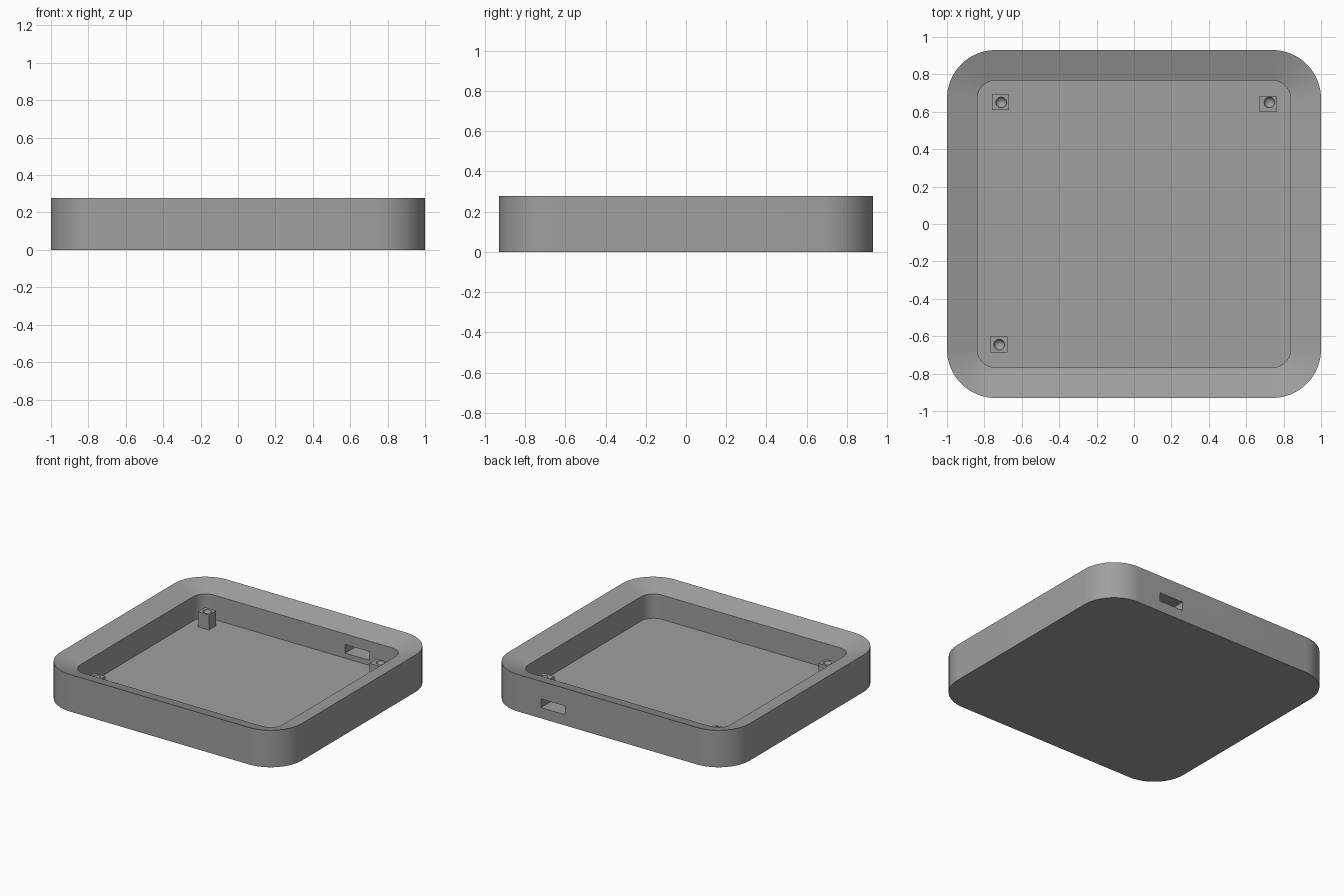
import bpy, bmesh, math
from mathutils import Matrix

if "Cube" in bpy.data.objects:
    bpy.data.objects.remove(bpy.data.objects["Cube"])

grey = bpy.data.materials.new("mid grey")
grey.diffuse_color = (0.35, 0.35, 0.35, 1)
grey.use_nodes = True
grey.node_tree.nodes["Principled BSDF"].inputs["Base Color"].default_value = grey.diffuse_color


def ring(bm, hx, hy, r, z, seg=16):
    """Rounded rectangle of vertices at height z."""
    vs = []
    for q, (sx, sy) in enumerate([(1, 1), (-1, 1), (-1, -1), (1, -1)]):
        for i in range(seg + 1):
            a = math.radians(90 * (q + i / seg))
            vs.append(bm.verts.new((sx * (hx - r) + r * math.cos(a),
                                    sy * (hy - r) + r * math.sin(a), z)))
    return vs


def finish(name, bm):
    bmesh.ops.recalc_face_normals(bm, faces=bm.faces)
    me = bpy.data.meshes.new(name)
    bm.to_mesh(me)
    bm.free()
    ob = bpy.data.objects.new(name, me)
    bpy.context.collection.objects.link(ob)
    me.materials.append(grey)
    return ob


def box(name, x0, x1, y0, y1, z0, z1):
    bm = bmesh.new()
    mid = Matrix.Translation(((x0 + x1) / 2, (y0 + y1) / 2, (z0 + z1) / 2))
    bmesh.ops.create_cube(bm, size=1, matrix=mid @ Matrix.Diagonal((x1 - x0, y1 - y0, z1 - z0, 1)))
    return finish(name, bm)


def smooth(ob):
    bpy.ops.object.select_all(action='DESELECT')
    ob.select_set(True)
    bpy.context.view_layer.objects.active = ob
    bpy.ops.object.shade_smooth_by_angle(angle=math.radians(30))


def cut(ob, cutter):
    mod = ob.modifiers.new("cut", 'BOOLEAN')
    mod.operation, mod.solver, mod.object = 'DIFFERENCE', 'EXACT', cutter
    bpy.context.view_layer.objects.active = ob
    bpy.ops.object.modifier_apply(modifier=mod.name)
    cutter.hide_render = True
    cutter.hide_set(True)


# Tray: outer wall, rim sloping inward, pocket wall, floor
bm = bmesh.new()
rings = [ring(bm, 1.0, 0.93, 0.26, 0.0), ring(bm, 1.0, 0.93, 0.26, 0.277),
         ring(bm, 0.838, 0.768, 0.1, 0.224), ring(bm, 0.838, 0.768, 0.1, 0.042)]
for a, b in zip(rings, rings[1:]):
    for i in range(len(a)):
        j = (i + 1) % len(a)
        bm.faces.new((a[i], a[j], b[j], b[i]))
bm.faces.new(rings[0])
bm.faces.new(rings[-1])
tray = finish("tray", bm)

# Cable slot through the back wall
cut(tray, box("slot_cutter", 0.35, 0.55, 0.7, 1.0, 0.08, 0.145))
smooth(tray)

# Three mounting posts with a round recess in the top
TOP = 0.155
for i, (x, y, hx, hy) in enumerate([(-0.713, 0.652, -0.71, 0.65),
                                    (0.716, 0.642, 0.724, 0.65),
                                    (-0.722, -0.644, -0.721, -0.645)]):
    post = box(f"mounting_post_{i + 1}", x - 0.046, x + 0.046, y - 0.043, y + 0.043, 0.04, TOP)
    bm = bmesh.new()
    bmesh.ops.create_uvsphere(bm, u_segments=20, v_segments=11, radius=0.029,
                              matrix=Matrix.Translation((hx, hy, TOP)))
    cut(post, finish(f"recess_cutter_{i + 1}", bm))
    smooth(post)
